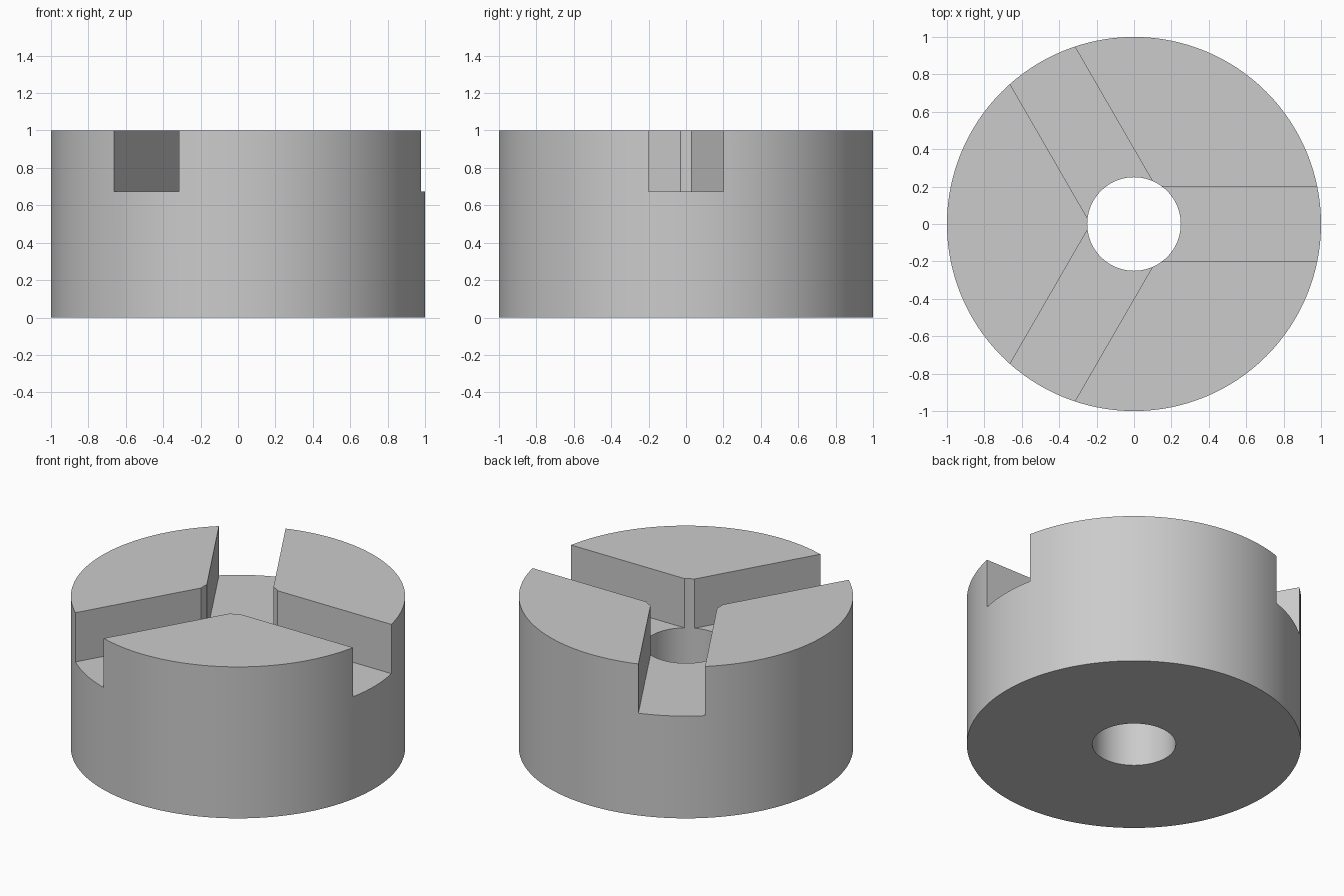
import bpy
import bmesh
from math import radians
from mathutils import Matrix

RADIUS, BORE, HEIGHT = 1.0, 0.25, 1.0
SLOT_FLOOR, SLOT_WIDTH = 0.675, 0.4
SEGMENTS = 128

if "Cube" in bpy.data.objects:
    bpy.data.objects.remove(bpy.data.objects["Cube"])

grey = bpy.data.materials.new("plain_grey")
grey.use_nodes = True
grey.diffuse_color = (0.6, 0.6, 0.6, 1)
grey.node_tree.nodes["Principled BSDF"].inputs["Base Color"].default_value = grey.diffuse_color


def add_object(name, bm):
    mesh = bpy.data.meshes.new(name)
    bmesh.ops.recalc_face_normals(bm, faces=bm.faces)
    bm.to_mesh(mesh)
    bm.free()
    obj = bpy.data.objects.new(name, mesh)
    bpy.context.collection.objects.link(obj)
    return obj


# Ring body: a rectangular section spun about the z axis
bm = bmesh.new()
section = [bm.verts.new(p) for p in ((BORE, 0, 0), (RADIUS, 0, 0),
                                     (RADIUS, 0, HEIGHT), (BORE, 0, HEIGHT))]
edges = [bm.edges.new((section[i], section[(i + 1) % 4])) for i in range(4)]
bmesh.ops.spin(bm, geom=section + edges, cent=(0, 0, 0), axis=(0, 0, 1),
               angle=radians(360), steps=SEGMENTS, use_merge=True)
bmesh.ops.remove_doubles(bm, verts=bm.verts, dist=0.0001)
body = add_object("slotted_ring_body", bm)
body.data.materials.append(grey)

# Three radial slots, each cut from the bore out through the rim
cutters = []
for i in range(3):
    bm = bmesh.new()
    bmesh.ops.create_cube(bm, size=1)
    bmesh.ops.translate(bm, verts=bm.verts, vec=(0.5, 0, 0.5))
    bmesh.ops.scale(bm, verts=bm.verts, vec=(1.2, SLOT_WIDTH, 0.5))
    bmesh.ops.translate(bm, verts=bm.verts, vec=(0, 0, SLOT_FLOOR))
    bmesh.ops.rotate(bm, verts=bm.verts, cent=(0, 0, 0),
                     matrix=Matrix.Rotation(radians(120 * i), 3, 'Z'))
    cutter = add_object("slot_cutter", bm)
    cutter.hide_render = True
    cutter.data.materials.append(grey)
    cutters.append(cutter)
    cut = body.modifiers.new("slot", 'BOOLEAN')
    cut.operation = 'DIFFERENCE'
    cut.solver = 'EXACT'
    cut.object = cutter

# Apply the cuts, drop the cutters and shade the round walls smooth
bpy.ops.object.select_all(action='DESELECT')
bpy.context.view_layer.objects.active = body
body.select_set(True)
for name in [m.name for m in body.modifiers]:
    bpy.ops.object.modifier_apply(modifier=name)
for cutter in cutters:
    bpy.data.objects.remove(cutter)
bpy.ops.object.shade_smooth_by_angle(angle=radians(30))
